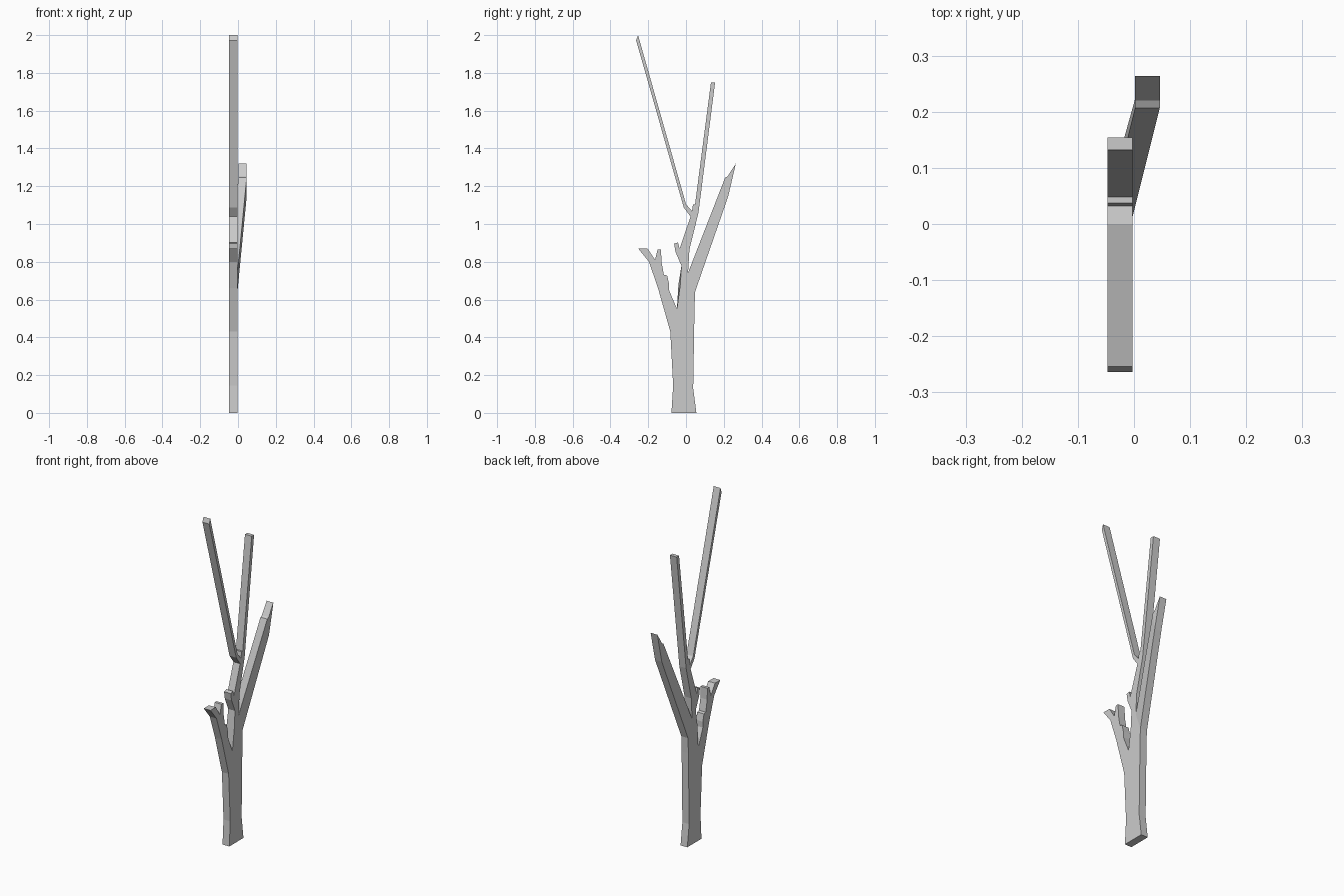
import bpy, bmesh

if "Cube" in bpy.data.objects:
    bpy.data.objects.remove(bpy.data.objects["Cube"])

X0, X1 = -0.047, -0.003   # flat slab thickness
LEAN = 0.049              # sideways shift of the bent side branch

# silhouette pieces in (y, z), listed clockwise seen from +x
left_limb = [(-.077, 0), (-.068, .145), (-.083, .43), (-.148, .66), (-.196, .80),
             (-.252, .869), (-.203, .869), (-.164, .81), (-.15, .866), (-.132, .866),
             (-.130, .80), (-.117, .731), (-.100, .727), (-.090, .685), (-.090, .65),
             (-.048, .551)]
crotch = [(-.033, .68)]
top_limbs = [(-.024, .779), (-.056, .853), (-.063, .896), (-.042, .902), (-.034, .869),
             (.024, 1.039), (-.012, 1.088), (-.264, 1.972), (-.254, 2.0), (0, 1.105),
             (.032, 1.068), (.037, 1.104), (.048, 1.104), (.132, 1.749), (.154, 1.749),
             (.066, 1.06), (.018, .864)]
branch = [(.011, .742), (.207, 1.245), (.220, 1.252), (.264, 1.32), (.223, 1.145),
          (.048, .641)]
trunk_right = [(.045, .55), (.038, .13), (.055, 0)]

outline = left_limb + crotch + top_limbs + branch + trunk_right
n = len(outline)
c = len(left_limb)                       # crotch point, skewed across the thickness
b = c + 1 + len(top_limbs)               # first branch point
tip = range(b + 1, b + 5)

bm = bmesh.new()


def layer(x, skew):
    return [bm.verts.new((x + (LEAN if i in tip else 0), y + (skew if i == c else 0), z))
            for i, (y, z) in enumerate(outline)]


back, front = layer(X0, -.007), layer(X1, .003)

# caps: trunk with limbs, leaning branch, branch tip
for ring in (back, front):
    bm.faces.new(ring[:b + 1] + ring[b + 5:])
    bm.faces.new([ring[b], ring[b + 1], ring[b + 4], ring[b + 5]])
    bm.faces.new([ring[i] for i in tip])
# edge walls
for i in range(n):
    j = (i + 1) % n
    bm.faces.new([back[i], back[j], front[j], front[i]])
bmesh.ops.recalc_face_normals(bm, faces=bm.faces)

mesh = bpy.data.meshes.new("bare_tree")
bm.to_mesh(mesh)
bm.free()
mat = bpy.data.materials.new("light grey")
mat.diffuse_color = (0.6, 0.6, 0.6, 1)
mat.use_nodes = True
mat.node_tree.nodes["Principled BSDF"].inputs["Base Color"].default_value = mat.diffuse_color
mesh.materials.append(mat)
tree = bpy.data.objects.new("bare_tree", mesh)
bpy.context.collection.objects.link(tree)
